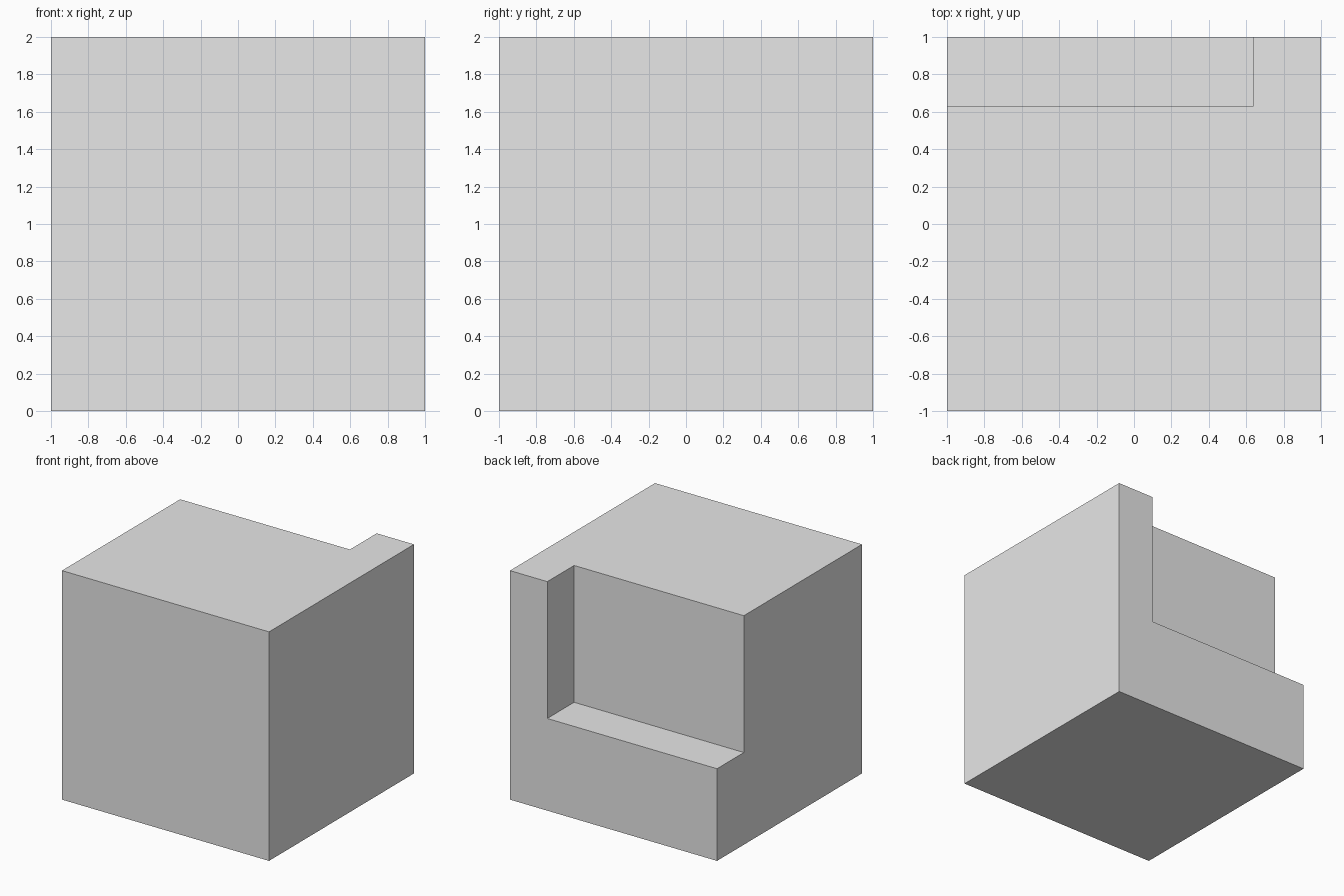
import bpy
import bmesh
from mathutils import Vector

default = bpy.data.objects.get("Cube")
if default:
    bpy.data.objects.remove(default, do_unlink=True)

# Single plain grey
grey = bpy.data.materials.new("light_grey")
grey.use_nodes = True
colour = (0.8, 0.8, 0.8, 1.0)
grey.diffuse_color = colour
grey.node_tree.nodes["Principled BSDF"].inputs["Base Color"].default_value = colour


def add_box(name, low, high):
    """Axis-aligned box between two opposite corners."""
    low, high = Vector(low), Vector(high)
    mesh = bpy.data.meshes.new(name)
    bm = bmesh.new()
    bmesh.ops.create_cube(bm, size=1)
    bmesh.ops.scale(bm, vec=high - low, verts=bm.verts)
    bmesh.ops.translate(bm, vec=(low + high) / 2, verts=bm.verts)
    bm.to_mesh(mesh)
    bm.free()
    mesh.materials.append(grey)
    obj = bpy.data.objects.new(name, mesh)
    bpy.context.collection.objects.link(obj)
    return obj


# Solid block
block = add_box("notched_block", (-1, -1, 0), (1, 1, 2))

# Cutter for the upper back notch, open to the top, back and -x side
cutter = add_box("notch_cutter", (-1.5, 0.63, 0.805), (0.64, 1.5, 2.5))
cutter.hide_render = True
cutter.hide_viewport = True
cutter.display_type = 'WIRE'

cut = block.modifiers.new("notch", 'BOOLEAN')
cut.operation = 'DIFFERENCE'
cut.solver = 'EXACT'
cut.object = cutter
